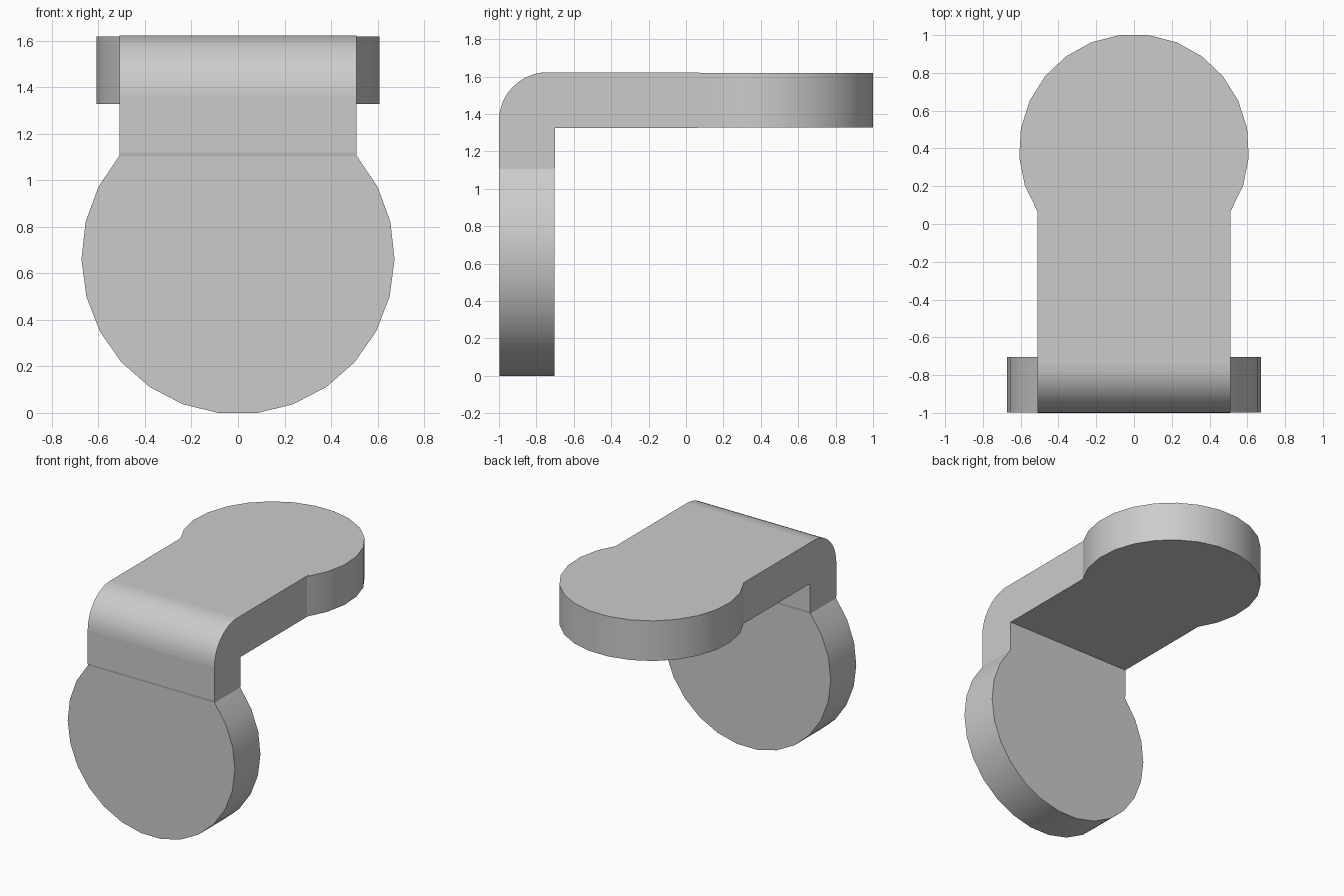
import bpy
import bmesh
import math

if "Cube" in bpy.data.objects:
    bpy.data.objects.remove(bpy.data.objects["Cube"], do_unlink=True)

grey = bpy.data.materials.new("plain grey")
grey.use_nodes = True
grey.diffuse_color = (0.6, 0.6, 0.6, 1)
grey.node_tree.nodes["Principled BSDF"].inputs["Base Color"].default_value = (0.6, 0.6, 0.6, 1)

HALF = 0.51            # half width of the strap
FRONT, BACK = -0.997, -0.703
LOW, HIGH = 1.327, 1.619
BEND = 0.26
bm = bmesh.new()


def prism(points, place, a, b, caps, skip=()):
    """Join a closed outline at depth a to the same outline at depth b."""
    rings = [[bm.verts.new(place(u, v, d)) for u, v in points] for d in (a, b)]
    n = len(points)
    for i in range(n):
        if i not in skip:
            j = (i + 1) % n
            bm.faces.new((rings[0][i], rings[0][j], rings[1][j], rings[1][i]))
    if caps:
        for ring in rings:
            bm.faces.new(ring)


def disc_outline(radius, centre, chord, segments):
    """Round tab cut off by the chord where it meets the strap."""
    start = math.atan2(chord - centre, HALF)
    sweep = math.pi + 2 * abs(start)
    side = -1 if chord > centre else 1
    pts = []
    for i in range(segments + 1):
        t = start + side * sweep * i / segments
        pts.append((radius * math.cos(t), centre + radius * math.sin(t)))
    pts[0], pts[-1] = (HALF, chord), (-HALF, chord)
    return pts


# Hanging round tab
hanging = disc_outline(0.673, 0.667, 1.105, 19)
prism(hanging, lambda u, v, d: (u, d, v), FRONT, BACK, True, {len(hanging) - 1})

# Level round tab
level = disc_outline(0.609, 0.396, 0.065, 17)
prism(level, lambda u, v, d: (u, v, d), LOW, HIGH, True, {len(level) - 1})

# Bent strap, open where it meets the tabs
strap = [(FRONT, 1.105), (-1, 1.12)]
for i in range(13):
    t = math.pi - math.pi / 2 * i / 12
    strap.append((-1 + BEND + BEND * math.cos(t), 1.623 - BEND + BEND * math.sin(t)))
strap += [(0.085, 1.623), (0.065, HIGH)]
open_top = len(strap) - 1
strap += [(0.065, LOW), (0.05, 1.325), (-0.7, 1.325), (-0.7, 1.12), (BACK, 1.105)]
prism(strap, lambda u, v, d: (d, u, v), -HALF, HALF, True, {open_top, len(strap) - 1})

bmesh.ops.remove_doubles(bm, verts=bm.verts, dist=0.0005)
bmesh.ops.recalc_face_normals(bm, faces=bm.faces)
mesh = bpy.data.meshes.new("bent_bracket")
bm.to_mesh(mesh)
bm.free()
mesh.materials.append(grey)
bracket = bpy.data.objects.new("bent_bracket", mesh)
bpy.context.collection.objects.link(bracket)

# Smooth rims and bend, flat broad faces
bpy.context.view_layer.objects.active = bracket
bracket.select_set(True)
bpy.ops.object.shade_smooth_by_angle(angle=math.radians(30))
for face in mesh.polygons:
    if face.area > 0.2 or len(face.vertices) > 4:
        face.use_smooth = False
